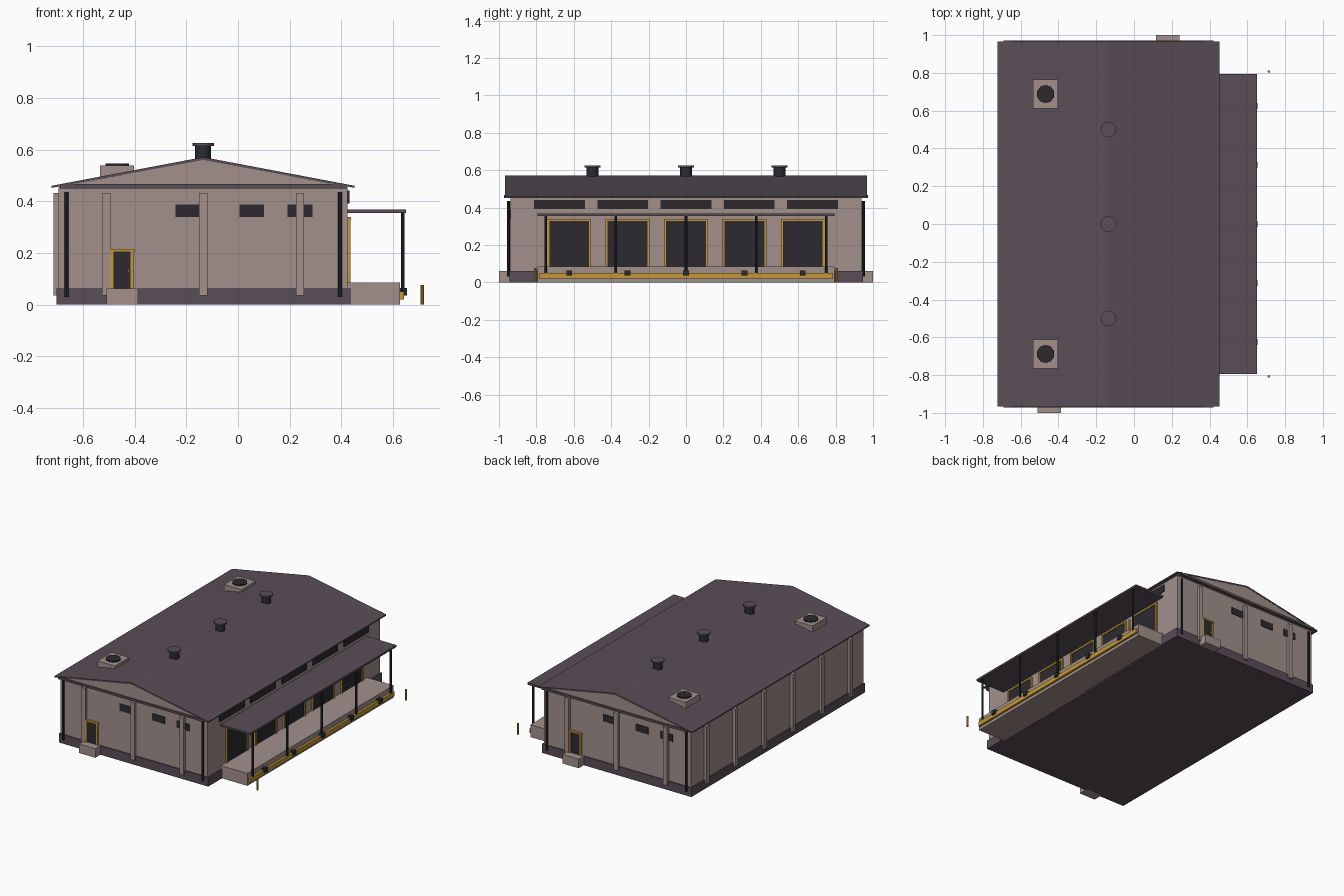
import bpy, bmesh, math

if "Cube" in bpy.data.objects:
    bpy.data.objects.remove(bpy.data.objects["Cube"])

def mat(name, c):
    m = bpy.data.materials.new(name)
    m.diffuse_color = (*c, 1)
    m.use_nodes = True
    m.node_tree.nodes["Principled BSDF"].inputs["Base Color"].default_value = m.diffuse_color
    return m

WALL = mat("wall_beige", (0.36, 0.28, 0.26))
ROOF = mat("roof_purple", (0.10, 0.075, 0.095))
DARK = mat("dark", (0.025, 0.023, 0.03))
GOLD = mat("yellow", (0.55, 0.31, 0.035))
CX = -0.135  # ridge line, also the symmetry axis of the hall

def finish(name, bm, m):
    bmesh.ops.recalc_face_normals(bm, faces=bm.faces)
    me = bpy.data.meshes.new(name)
    bm.to_mesh(me)
    bm.free()
    me.materials.append(m)
    ob = bpy.data.objects.new(name, me)
    bpy.context.collection.objects.link(ob)
    return ob

def box(name, x0, x1, y0, y1, z0, z1, m):
    bm = bmesh.new()
    bmesh.ops.create_cube(bm, size=1)
    for v in bm.verts:
        v.co = ((x0 + x1) / 2 + v.co.x * (x1 - x0),
                (y0 + y1) / 2 + v.co.y * (y1 - y0),
                (z0 + z1) / 2 + v.co.z * (z1 - z0))
    return finish(name, bm, m)

def cyl(name, x, y, z0, z1, r, m, n=12):
    bm = bmesh.new()
    bmesh.ops.create_cone(bm, cap_ends=True, segments=n, radius1=r, radius2=r, depth=z1 - z0)
    bmesh.ops.translate(bm, verts=bm.verts, vec=(x, y, (z0 + z1) / 2))
    return finish(name, bm, m)

def prism(name, pts, y0, y1, m):
    # extrude an x-z profile along y
    bm = bmesh.new()
    f = bm.faces.new([bm.verts.new((x, y0, z)) for x, z in pts])
    ext = bmesh.ops.extrude_face_region(bm, geom=[f])
    vs = [g for g in ext["geom"] if isinstance(g, bmesh.types.BMVert)]
    bmesh.ops.translate(bm, verts=vs, vec=(0, y1 - y0, 0))
    return finish(name, bm, m)

# hall body
box("plinth", -0.703, 0.435, -0.945, 0.945, 0, 0.062, ROOF)
box("walls", -0.695, 0.425, -0.938, 0.938, 0.06, 0.456, WALL)

# roof shell, gable infill, gable bands
prism("roof", [(-0.722, 0.452), (-0.722, 0.46), (CX, 0.571), (0.452, 0.46),
               (0.452, 0.452), (CX, 0.560)], -0.967, 0.967, ROOF)
prism("gable_infill", [(-0.70, 0.455), (CX, 0.561), (0.43, 0.455)], -0.965, 0.965, WALL)
for s in (-1, 1):
    box("gable_band", -0.69, 0.42, s * 0.964 - 0.008, s * 0.964 + 0.008, 0.45, 0.466, ROOF)

# ridge vents
for y in (-0.5, 0, 0.5):
    cyl("vent_pipe", CX, y, 0.54, 0.617, 0.031, DARK)
    cyl("vent_cap", CX, y, 0.615, 0.625, 0.042, ROOF)

# rooftop units
for y in (-0.688, 0.688):
    box("roof_unit", -0.534, -0.402, y - 0.077, y + 0.077, 0.48, 0.538, WALL)
    cyl("roof_unit_fan", -0.468, y, 0.535, 0.546, 0.048, DARK, 10)

# end walls: the rear one is the front one turned half round
for s in (1, -1):
    def ebox(name, u0, u1, d0, d1, z0, z1, m):
        xs = sorted((CX + s * u0, CX + s * u1))
        ys = sorted((-s * d0, -s * d1))
        box(name, *xs, *ys, z0, z1, m)
    for u in (-0.375, 0, 0.375):
        ebox("end_pilaster", u - 0.016, u + 0.016, 0.93, 0.956, 0.035, 0.432, WALL)
    for u in (-0.06, 0.188, 0.375):
        ebox("end_window", u - 0.048, u + 0.048, 0.93, 0.942, 0.34, 0.388, DARK)
    ebox("door_step", -0.375, -0.252, 0.93, 1.0, 0, 0.062, WALL)
    ebox("door", -0.352, -0.277, 0.93, 0.946, 0.062, 0.205, DARK)
    for u in (-0.354, -0.275):
        ebox("door_jamb", u - 0.006, u + 0.006, 0.93, 0.951, 0.062, 0.215, GOLD)
    ebox("door_head", -0.363, -0.266, 0.93, 0.953, 0.203, 0.215, GOLD)
    ebox("door_handle", -0.292, -0.286, 0.94, 0.953, 0.122, 0.138, GOLD)
    for u in (-0.53, 0.53):
        cyl("downpipe", CX + u, -s * 0.949, 0.03, 0.435, 0.008, DARK, 8)

# pilasters of the blank long wall
for i in range(6):
    y = (i - 2.5) * 0.3125
    box("side_pilaster", -0.715, -0.69, y - 0.016, y + 0.016, 0.035, 0.432, WALL)

# loading platform with edge rail
box("platform", 0.42, 0.628, -0.795, 0.795, 0, 0.085, WALL)
box("platform_edge_rail", 0.62, 0.643, -0.785, 0.785, 0.02, 0.05, GOLD)

# dock doors, bumpers and high windows
for i in range(-2, 3):
    y = i * 0.3125
    box("dock_door", 0.42, 0.43, y - 0.11, y + 0.11, 0.085, 0.33, DARK)
    for s in (-1, 1):
        c = y + s * 0.112
        box("dock_jamb", 0.42, 0.436, c - 0.006, c + 0.006, 0.085, 0.34, GOLD)
    box("dock_head", 0.42, 0.437, y - 0.118, y + 0.118, 0.328, 0.34, GOLD)
    box("dock_bumper", 0.625, 0.655, y - 0.015, y + 0.015, 0.036, 0.064, DARK)
    w = i * 0.338
    box("high_window", 0.42, 0.431, w - 0.136, w + 0.136, 0.392, 0.441, DARK)

# canopy and posts
box("canopy", 0.42, 0.651, -0.795, 0.795, 0.355, 0.368, ROOF)
for i in range(-2, 3):
    cyl("canopy_post", 0.638, i * 0.375, 0.05, 0.357, 0.007, DARK, 8)

# bollards
for y in (-0.807, 0.807):
    cyl("bollard", 0.714, y, 0, 0.076, 0.007, GOLD, 10)
